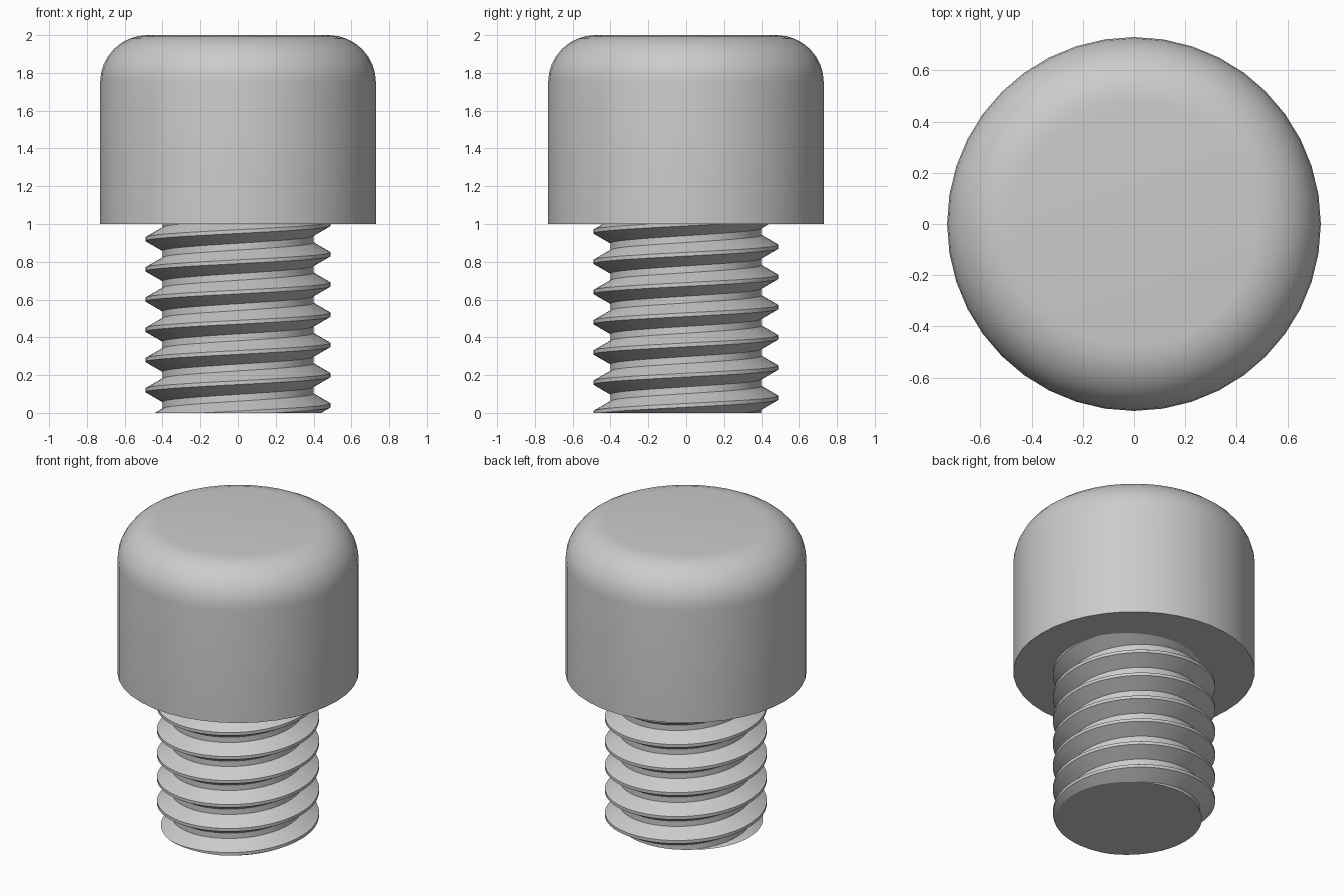
import bpy, bmesh, math

if "Cube" in bpy.data.objects:
    bpy.data.objects.remove(bpy.data.objects["Cube"], do_unlink=True)

steel = bpy.data.materials.new("steel_grey")
steel.use_nodes = True
GREY = (0.6, 0.6, 0.6, 1)
steel.diffuse_color = GREY
steel.node_tree.nodes["Principled BSDF"].inputs["Base Color"].default_value = GREY


def finish(bm, name):
    bmesh.ops.recalc_face_normals(bm, faces=bm.faces)
    mesh = bpy.data.meshes.new(name)
    bm.to_mesh(mesh)
    bm.free()
    mesh.materials.append(steel)
    obj = bpy.data.objects.new(name, mesh)
    bpy.context.collection.objects.link(obj)
    bpy.ops.object.select_all(action='DESELECT')
    obj.select_set(True)
    bpy.context.view_layer.objects.active = obj
    bpy.ops.object.shade_smooth_by_angle(angle=math.radians(30))
    return obj


# Head: cylinder with a rounded top rim
HEAD_R, FILLET = 0.73, 0.25
bm = bmesh.new()
bmesh.ops.create_cone(bm, cap_ends=True, segments=40, radius1=HEAD_R,
                      radius2=HEAD_R, depth=1.0)
bmesh.ops.translate(bm, verts=bm.verts, vec=(0, 0, 1.5))
rim = [e for e in bm.edges if all(v.co.z > 1.9 for v in e.verts)]
bmesh.ops.bevel(bm, geom=rim, offset=FILLET, segments=8, profile=0.5,
                affect='EDGES')
finish(bm, "head")

# Threaded shank: one helical strip per turn, trimmed flat at both ends
MAJOR, MINOR, PITCH, PHASE = 0.49, 0.40, 0.16, 0.04
STEPS, TURNS = 64, 9
profile = [(MAJOR, -0.01), (MAJOR, 0.01), (MINOR, 0.062), (MINOR, 0.098)]
bm = bmesh.new()
columns = []
for i in range(STEPS):
    a = 2 * math.pi * i / STEPS
    columns.append([
        bm.verts.new((r * math.cos(a), r * math.sin(a),
                      PHASE + PITCH * (turn - 2 + i / STEPS) + dz))
        for turn in range(TURNS + 1) for r, dz in profile])
n = len(profile)
for i in range(STEPS):
    low, high = columns[i], columns[(i + 1) % STEPS]
    shift = n if i == STEPS - 1 else 0      # the seam climbs one turn
    for j in range(len(low) - 1 - n):
        bm.faces.new((low[j], high[j + shift], high[j + 1 + shift], low[j + 1]))
for z, up in ((0, -1), (1.04, 1)):
    bmesh.ops.bisect_plane(bm, geom=bm.verts[:] + bm.edges[:] + bm.faces[:],
                           plane_co=(0, 0, z), plane_no=(0, 0, up),
                           clear_outer=True)
    ring = [e for e in bm.edges if e.is_boundary
            and all(abs(v.co.z - z) < 1e-4 for v in e.verts)]
    bmesh.ops.holes_fill(bm, edges=ring, sides=0)
finish(bm, "threaded_shank")
